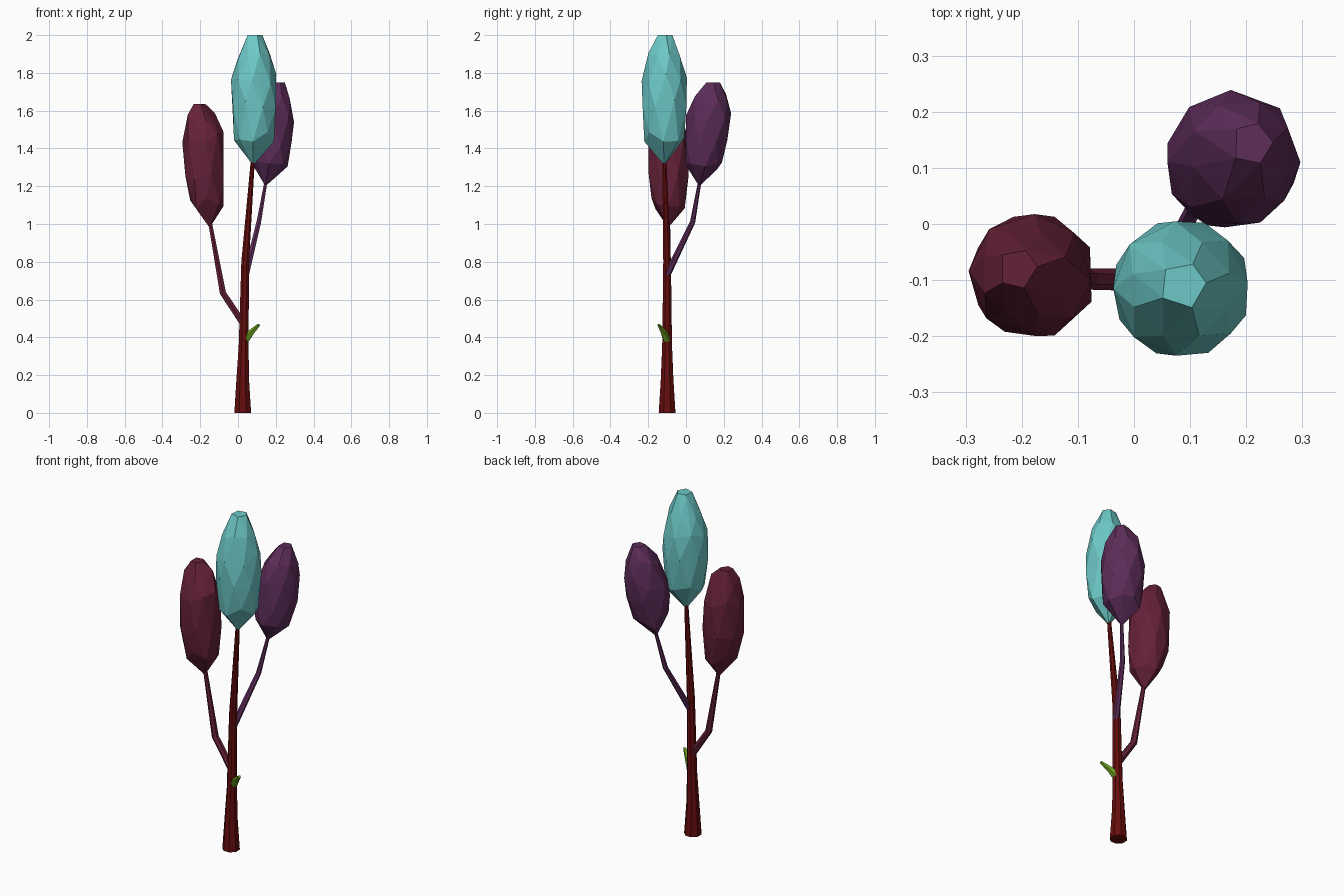
import bpy, bmesh, random
from math import cos, sin, tau
from mathutils import Vector

random.seed(4)
cube = bpy.data.objects.get("Cube")
if cube:
    bpy.data.objects.remove(cube)


def material(name, rgb):
    m = bpy.data.materials.new(name)
    m.use_nodes = True
    m.diffuse_color = (*rgb, 1)
    bsdf = next(n for n in m.node_tree.nodes if n.type == 'BSDF_PRINCIPLED')
    bsdf.inputs["Base Color"].default_value = (*rgb, 1)
    return m


teal = material("teal", (0.15, 0.58, 0.57))
maroon = material("maroon", (0.13, 0.015, 0.04))
purple = material("purple", (0.11, 0.026, 0.10))
bark = material("red bark", (0.13, 0.004, 0.004))
green = material("leaf green", (0.15, 0.35, 0.015))


def finish(bm, name, mat):
    bmesh.ops.recalc_face_normals(bm, faces=bm.faces)
    mesh = bpy.data.meshes.new(name)
    bm.to_mesh(mesh)
    bm.free()
    mesh.materials.append(mat)
    obj = bpy.data.objects.new(name, mesh)
    bpy.context.collection.objects.link(obj)


def tube(name, mat, path, sides):
    """Faceted tapering limb through (x, y, z, radius) stations."""
    bm = bmesh.new()
    pts = [Vector(p[:3]) for p in path]
    rings = []
    for i, c in enumerate(pts):
        along = (pts[min(i + 1, len(pts) - 1)] - pts[max(i - 1, 0)]).normalized()
        u = Vector((0, 1, 0)).cross(along).normalized()
        v = along.cross(u)
        r = path[i][3]
        angles = [tau * (k + 0.5) / sides for k in range(sides)]
        rings.append([bm.verts.new(c + r * (cos(a) * u + sin(a) * v)) for a in angles])
    for low, high in zip(rings, rings[1:]):
        for k in range(sides):
            n = (k + 1) % sides
            bm.faces.new((low[k], low[n], high[n], high[k]))
    bm.faces.new(rings[0])
    bm.faces.new(rings[-1])
    finish(bm, name, mat)


def crown(name, mat, tip, rings, sides=8):
    """Faceted egg: a pointed base and staggered rings wrapped in a hull."""
    bm = bmesh.new()
    bm.verts.new(tip)
    for i, (x, y, z, r) in enumerate(rings):
        count = 5 if r < 0.06 else sides
        for k in range(count):
            a = tau * (k + 0.5 * (i % 2) + random.uniform(-0.12, 0.12)) / count
            dz = 0 if i == len(rings) - 1 else random.uniform(-0.03, 0.03)
            bm.verts.new((x + r * cos(a), y + r * sin(a), z + dz))
    hull = bmesh.ops.convex_hull(bm, input=bm.verts)
    loose = [g for g in hull["geom_interior"] if isinstance(g, bmesh.types.BMVert)]
    bmesh.ops.delete(bm, geom=loose, context='VERTS')
    finish(bm, name, mat)


# Trunk and limbs
tube("trunk", bark, [(0.025, -0.1, 0, 0.048), (0.025, -0.1, 0.18, 0.036),
                     (0.03, -0.1, 0.36, 0.028), (0.038, -0.1, 0.8, 0.022),
                     (0.08, -0.115, 1.36, 0.011)], 8)
tube("right_branch", maroon, [(0.03, -0.1, 0.47, 0.02), (-0.08, -0.098, 0.635, 0.019),
                              (-0.15, -0.095, 1.02, 0.011)], 6)
tube("back_branch", purple, [(0.042, -0.1, 0.73, 0.018), (0.11, 0.035, 1.01, 0.014),
                             (0.147, 0.072, 1.22, 0.009)], 6)
tube("twig", green, [(0.038, -0.1, 0.385, 0.024), (0.07, -0.118, 0.425, 0.017),
                     (0.111, -0.145, 0.466, 0.008)], 5)

# Crowns
crown("top_crown", teal, (0.08, -0.115, 1.31),
      [(0.085, -0.115, 1.46, 0.106), (0.085, -0.115, 1.64, 0.124),
       (0.083, -0.115, 1.77, 0.12), (0.084, -0.115, 1.89, 0.09),
       (0.087, -0.11, 2.0, 0.042)])
crown("right_crown", maroon, (-0.15, -0.095, 0.98),
      [(-0.165, -0.095, 1.11, 0.088), (-0.178, -0.093, 1.26, 0.112),
       (-0.186, -0.091, 1.46, 0.109), (-0.196, -0.088, 1.56, 0.078),
       (-0.208, -0.08, 1.635, 0.036)])
crown("back_crown", purple, (0.145, 0.07, 1.2),
      [(0.165, 0.092, 1.31, 0.098), (0.172, 0.108, 1.43, 0.118),
       (0.178, 0.12, 1.56, 0.119), (0.192, 0.13, 1.67, 0.092),
       (0.21, 0.143, 1.75, 0.038)])
